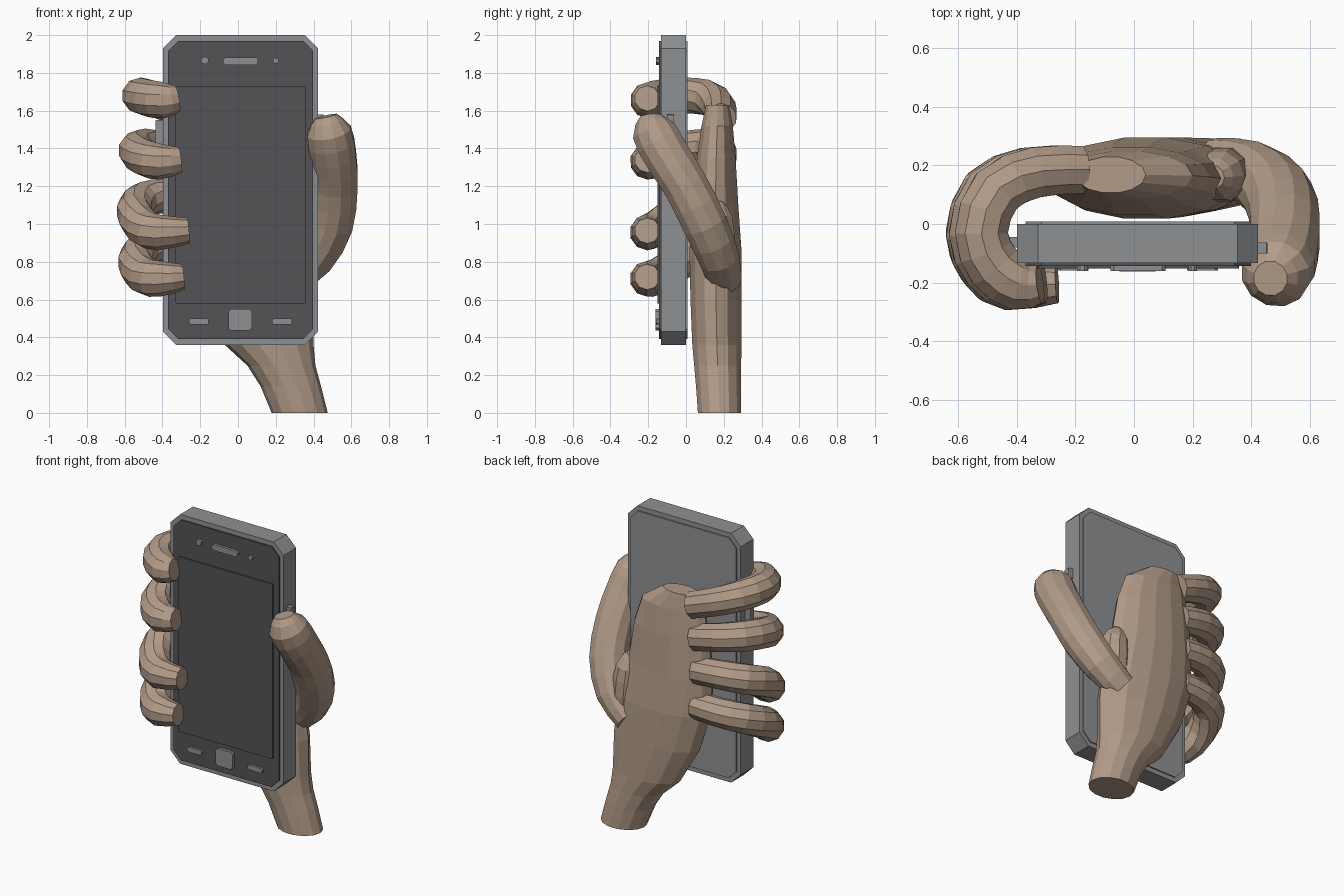
import bpy, bmesh, math
from mathutils import Vector

cube = bpy.data.objects.get("Cube")
if cube:
    bpy.data.objects.remove(cube, do_unlink=True)


def material(name, rgb):
    m = bpy.data.materials.new(name)
    m.use_nodes = True
    m.diffuse_color = (*rgb, 1)
    bsdf = m.node_tree.nodes["Principled BSDF"]
    bsdf.inputs["Base Color"].default_value = (*rgb, 1)
    bsdf.inputs["Roughness"].default_value = 0.7
    return m


SKIN = material("skin", (0.445, 0.33, 0.248))
GREY = material("metal_grey", (0.272, 0.28, 0.287))
DARK = material("dark_glass", (0.087, 0.085, 0.094))


def loft(name, rings, mat):
    """Skin a list of equally sized vertex rings and cap both ends."""
    bm = bmesh.new()
    loops = [[bm.verts.new(p) for p in ring] for ring in rings]
    n = len(loops[0])
    for a, b in zip(loops, loops[1:]):
        for i in range(n):
            j = (i + 1) % n
            bm.faces.new((a[i], a[j], b[j], b[i]))
    bm.faces.new(loops[0])
    bm.faces.new(loops[-1])
    bmesh.ops.recalc_face_normals(bm, faces=bm.faces)
    mesh = bpy.data.meshes.new(name)
    bm.to_mesh(mesh)
    bm.free()
    mesh.materials.append(mat)
    obj = bpy.data.objects.new(name, mesh)
    bpy.context.collection.objects.link(obj)
    return obj


def slab(name, x0, x1, z0, z1, y0, y1, cut, mat):
    """Upright plate with chamfered corners."""
    c = cut
    outline = [(x0 + c, z0), (x1 - c, z0), (x1, z0 + c), (x1, z1 - c),
               (x1 - c, z1), (x0 + c, z1), (x0, z1 - c), (x0, z0 + c)]
    return loft(name, [[(x, y, z) for x, z in outline] for y in (y0, y1)], mat)


def smooth_path(points):
    """Insert a Catmull-Rom midpoint between neighbouring (x, y, z, r) points."""
    pts = [Vector(p) for p in points]
    out = []
    for i in range(len(pts) - 1):
        a, b = pts[max(i - 1, 0)], pts[i]
        c, d = pts[i + 1], pts[min(i + 2, len(pts) - 1)]
        out += [b, (9 * (b + c) - a - d) / 16]
    return out + [pts[-1]]


def tube(name, points, ref, sides, mat):
    path = smooth_path(points)
    pos = [p.to_3d() for p in path]
    rings = []
    for i, p in enumerate(path):
        t = (pos[min(i + 1, len(pos) - 1)] - pos[max(i - 1, 0)]).normalized()
        u = t.cross(Vector(ref)).normalized()
        v = t.cross(u)
        angles = [math.tau * (k + 0.5) / sides for k in range(sides)]
        rings.append([pos[i] + (u * math.cos(a) + v * math.sin(a)) * p[3]
                      for a in angles])
    return loft(name, rings, mat)


# Phone body, front glass, screen and back cover
slab("phone_body", -0.398, 0.423, 0.36, 2.0, -0.133, 0.0, 0.07, GREY)
slab("front_glass", -0.37, 0.398, 0.39, 1.97, -0.143, -0.13, 0.055, DARK)
slab("screen", -0.33, 0.358, 0.58, 1.73, -0.152, -0.14, 0.004, DARK)
slab("back_cover", -0.37, 0.398, 0.39, 1.97, -0.003, 0.008, 0.055, GREY)

# Front buttons, speaker and sensors
slab("home_button", -0.05, 0.073, 0.435, 0.55, -0.162, -0.14, 0.014, GREY)
slab("left_touch_key", 0.18, 0.287, 0.468, 0.5, -0.158, -0.14, 0.009, GREY)
slab("right_touch_key", -0.26, -0.155, 0.468, 0.5, -0.158, -0.14, 0.009, GREY)
slab("speaker", -0.08, 0.107, 1.843, 1.882, -0.16, -0.14, 0.012, GREY)
for name, x, r in (("camera_lens", -0.176, 0.019), ("sensor", 0.2, 0.015)):
    slab(name, x - r, x + r, 1.865 - r, 1.865 + r, -0.16, -0.14, r * 0.59, GREY)

# Side buttons
slab("power_button", 0.41, 0.455, 1.515, 1.58, -0.1, -0.063, 0.004, GREY)
slab("volume_button", -0.438, -0.39, 1.36, 1.55, -0.08, -0.045, 0.004, GREY)

# Wrist and palm: z, x range, y range
sections = [
    (0.0, 0.178, 0.475, 0.06, 0.295),
    (0.14, 0.12, 0.44, 0.05, 0.295),
    (0.25, 0.05, 0.41, 0.04, 0.295),
    (0.36, -0.07, 0.40, 0.03, 0.297),
    (0.6, -0.21, 0.40, 0.02, 0.298),
    (0.85, -0.29, 0.37, 0.015, 0.298),
    (1.1, -0.30, 0.30, 0.03, 0.28),
    (1.35, -0.28, 0.26, 0.055, 0.265),
    (1.52, -0.25, 0.20, 0.08, 0.25),
    (1.63, -0.20, 0.04, 0.105, 0.23),
]
SIDES = 14
rings = []
for z, x0, x1, y0, y1 in sections:
    ring = []
    for k in range(SIDES):
        a = math.tau * k / SIDES
        ring.append(((x0 + x1) / 2 + (x1 - x0) / 2 * math.cos(a),
                     (y0 + y1) / 2 + (y1 - y0) / 2 * math.sin(a), z))
    rings.append(ring)
loft("palm", rings, SKIN)

# Fingers share one curl seen from above; offset, reach and heights differ
curl = [(-0.2, 0.185), (-0.36, 0.175), (-0.49, 0.11), (-0.54, -0.03),
        (-0.495, -0.145), (-0.41, -0.205)]
radii = (0.085, 0.09, 0.095, 0.095, 0.098, 0.095)
fingers = {
    "index_finger": (0.02, -0.32, (1.56, 1.62, 1.67, 1.68, 1.665, 1.655, 1.665)),
    "middle_finger": (0.0, -0.305, (1.355, 1.39, 1.41, 1.39, 1.35, 1.33, 1.34)),
    "ring_finger": (-0.01, -0.262, (1.14, 1.15, 1.13, 1.07, 0.985, 0.955, 0.965)),
    "little_finger": (-0.003, -0.29, (0.91, 0.90, 0.87, 0.80, 0.725, 0.71, 0.72)),
}
for name, (shift, tip_x, heights) in fingers.items():
    points = [(x + shift, y, z, r)
              for (x, y), z, r in zip(curl, heights, radii)]
    points.append((tip_x, -0.205, heights[-1], 0.068))
    tube(name, points, (0, 0, 1), 10, SKIN)

# Thumb, and the web joining it to the palm
tube("thumb", [
    (0.27, 0.205, 0.7, 0.09), (0.40, 0.175, 0.82, 0.11),
    (0.49, 0.1, 1.0, 0.122), (0.515, 0.0, 1.2, 0.122),
    (0.505, -0.1, 1.36, 0.125), (0.482, -0.17, 1.49, 0.12),
    (0.465, -0.185, 1.57, 0.06)], (1, 0, 0), 12, SKIN)
tube("thumb_web", [
    (0.3, 0.18, 0.65, 0.07), (0.305, 0.17, 0.85, 0.095),
    (0.29, 0.165, 1.03, 0.085), (0.27, 0.16, 1.11, 0.04)],
    (1, 0, 0), 10, SKIN)
